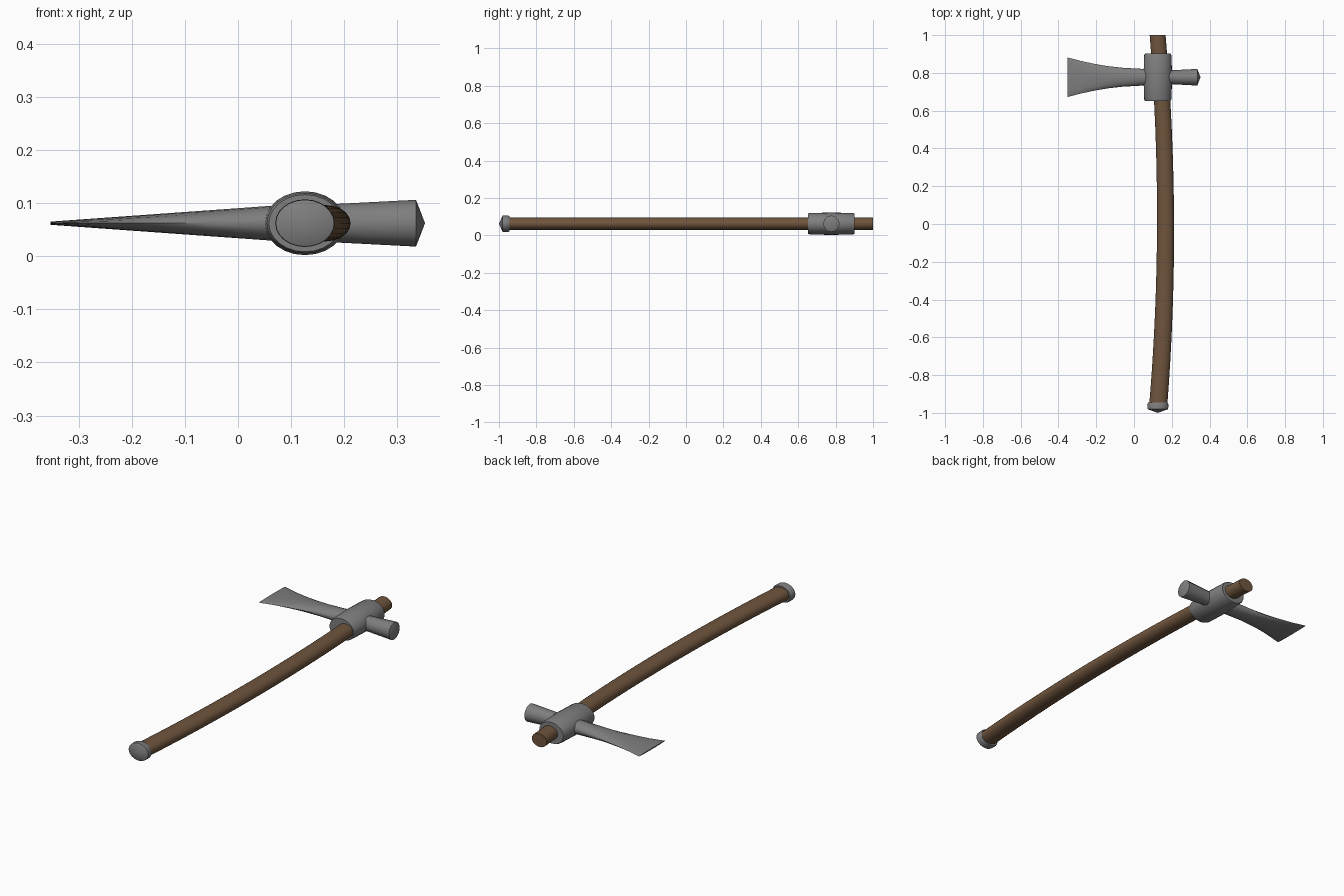
import bpy, bmesh, math
from mathutils import Vector

if "Cube" in bpy.data.objects:
    bpy.data.objects.remove(bpy.data.objects["Cube"], do_unlink=True)

MID_Z = 0.062    # height of the shaft axis
HEAD_Y = 0.777   # centre of the head along the shaft
GRIP_X = 0.126   # centre of the collar and pommel


def material(name, colour, roughness):
    mat = bpy.data.materials.new(name)
    mat.use_nodes = True
    mat.diffuse_color = colour
    bsdf = mat.node_tree.nodes["Principled BSDF"]
    bsdf.inputs["Base Color"].default_value = colour
    bsdf.inputs["Roughness"].default_value = roughness
    return mat


steel = material("grey steel", (0.21, 0.21, 0.215, 1), 0.6)
wood = material("brown wood", (0.16, 0.09, 0.047, 1), 0.8)


def loft(name, mat, axis, stations, sides, angle=35):
    """Skin elliptical rings; a station is (centre, half width, half height)."""
    bm = bmesh.new()
    across = Vector((1, 0, 0)) if axis == "Y" else Vector((0, 1, 0))
    rings = []
    for centre, width, height in stations:
        ring = []
        for i in range(sides):
            a = math.tau * i / sides
            offset = across * width * math.cos(a)
            offset.z = height * math.sin(a)
            ring.append(bm.verts.new(Vector(centre) + offset))
        rings.append(ring)
    for low, high in zip(rings, rings[1:]):
        for i in range(sides):
            j = (i + 1) % sides
            bm.faces.new((low[i], low[j], high[j], high[i]))
    bm.faces.new(rings[0])
    bm.faces.new(rings[-1])
    bmesh.ops.remove_doubles(bm, verts=bm.verts, dist=0.00001)
    bmesh.ops.recalc_face_normals(bm, faces=bm.faces)
    mesh = bpy.data.meshes.new(name)
    bm.to_mesh(mesh)
    bm.free()
    mesh.materials.append(mat)
    obj = bpy.data.objects.new(name, mesh)
    bpy.context.collection.objects.link(obj)
    bpy.ops.object.select_all(action="DESELECT")
    obj.select_set(True)
    bpy.context.view_layer.objects.active = obj
    bpy.ops.object.shade_smooth_by_angle(angle=math.radians(angle))
    return obj


# Bowed wooden shaft, slightly thicker at the grip
shaft = []
STEPS = 16
for i in range(STEPS + 1):
    y = -0.96 + 1.96 * i / STEPS
    shaft.append(((0.167 - 0.042 * y * y, y, MID_Z), 0.045 - 0.003 * y, 0.034))
loft("handle", wood, "Y", shaft, 20)

# Pommel cap with a shallow pointed end
loft("pommel", steel, "Y", [
    ((GRIP_X, y, MID_Z), r, r * 0.8) for y, r in
    [(-0.945, 0.051), (-0.955, 0.056), (-0.98, 0.055), (-1.0, 0.0)]
], 24)

# Barrel-shaped collar around the shaft
loft("head_collar", steel, "Y", [
    ((GRIP_X, HEAD_Y + d, MID_Z), r, r * 0.79) for d, r in
    [(-0.125, 0.068), (-0.116, 0.072), (0, 0.076), (0.116, 0.072), (0.125, 0.068)]
], 24)

# Hammer poll with a low conical face
loft("hammer_poll", steel, "X", [
    ((x, HEAD_Y, MID_Z), r, r) for x, r in
    [(0.13, 0.034), (0.20, 0.037), (0.335, 0.044), (0.352, 0.0)]
], 12)

# Blade: round neck flaring out into a thin cutting edge
loft("axe_blade", steel, "X", [
    ((x, HEAD_Y, MID_Z), flare, 0.003 + 0.0715 * (x + 0.353)) for x, flare in
    [(-0.353, 0.105), (-0.28, 0.086), (-0.21, 0.071), (-0.14, 0.059),
     (-0.06, 0.05), (0.05, 0.044), (0.12, 0.043)]
], 16, 50)
